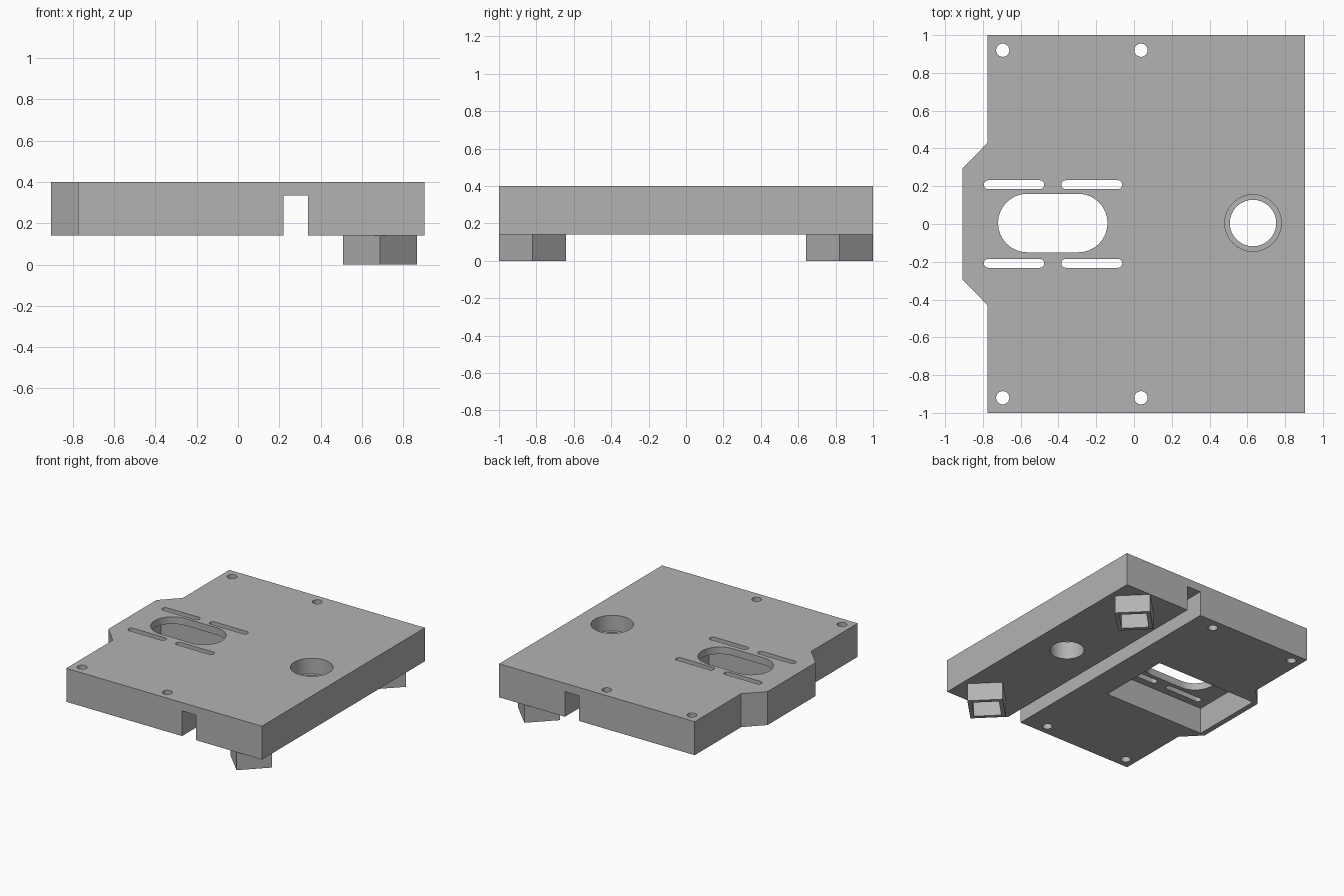
import bpy, bmesh, math
from mathutils import Matrix

cube = bpy.data.objects.get("Cube")
if cube:
    bpy.data.objects.remove(cube, do_unlink=True)

grey = bpy.data.materials.new("plain grey")
grey.use_nodes = True
colour = (0.45, 0.45, 0.45, 1)
grey.diffuse_color = colour
grey.node_tree.nodes["Principled BSDF"].inputs["Base Color"].default_value = colour

BOTTOM, TOP = 0.14, 0.4


def prism(name, outline, z0, z1, turn=None):
    """Extrude a closed xy outline from z0 to z1, then optionally transform it."""
    bm = bmesh.new()
    face = bm.faces.new([bm.verts.new((x, y, z0)) for x, y in outline])
    ext = bmesh.ops.extrude_face_region(bm, geom=[face])
    top = [v for v in ext["geom"] if isinstance(v, bmesh.types.BMVert)]
    bmesh.ops.translate(bm, verts=top, vec=(0, 0, z1 - z0))
    if turn:
        bm.transform(turn)
    bmesh.ops.recalc_face_normals(bm, faces=bm.faces)
    mesh = bpy.data.meshes.new(name)
    bm.to_mesh(mesh)
    bm.free()
    mesh.materials.append(grey)
    obj = bpy.data.objects.new(name, mesh)
    bpy.context.collection.objects.link(obj)
    return obj


def rect(x0, x1, y0, y1):
    return [(x0, y0), (x1, y0), (x1, y1), (x0, y1)]


def stadium(x0, x1, y, r, n=16):
    """Rounded slot outline; a circle when both centres coincide."""
    pts = []
    for cx, start in ((x1 - r, -math.pi / 2), (x0 + r, math.pi / 2)):
        for i in range(n + 1):
            a = start + math.pi * i / n
            pts.append((cx + r * math.cos(a), y + r * math.sin(a)))
    if abs(x1 - x0 - 2 * r) < 1e-6:
        pts = pts[:n] + pts[n + 1:-1]
    return pts


def circle(x, y, r):
    return stadium(x - r, x + r, y, r)


def cut(obj, cutter):
    """Subtract the cutter from the object and discard it."""
    mod = obj.modifiers.new("cut", 'BOOLEAN')
    mod.operation, mod.solver, mod.object = 'DIFFERENCE', 'EXACT', cutter
    bpy.context.view_layer.objects.active = obj
    bpy.ops.object.modifier_apply(modifier=mod.name)
    bpy.data.objects.remove(cutter, do_unlink=True)


# Main plate with the chamfered tab on one side
half = [(0.905, 1), (-0.775, 1), (-0.775, 0.43), (-0.907, 0.295)]
plate = prism("plate", half + [(x, -y) for x, y in reversed(half)], BOTTOM, TOP)

# Groove across the underside and pocket below the oval window
cut(plate, prism("groove_cutter", rect(0.22, 0.34, -1.1, 1.1), 0, 0.335))
cut(plate, prism("pocket_cutter", rect(-0.865, 0.005, -0.29, 0.29), 0, 0.345))

# Oval window and stepped round hole
cut(plate, prism("window_cutter", stadium(-0.72, -0.14, 0.005, 0.155), 0, 0.5))
cut(plate, prism("bore_cutter", circle(0.63, 0.005, 0.123), 0, 0.5))
cut(plate, prism("counterbore_cutter", circle(0.63, 0.005, 0.15), 0.28, 0.5))

# Narrow slots, corner screw holes and long cross holes, in mirrored pairs
lying = Matrix.Rotation(math.pi / 2, 4, 'Y')
for side in (-1, 1):
    for x0, x1 in ((-0.795, -0.475), (-0.385, -0.062)):
        cut(plate, prism("slot_cutter", stadium(x0, x1, side * 0.208, 0.024, 8), 0, 0.5))
    for x in (-0.695, 0.037):
        cut(plate, prism("screw_cutter", circle(x, side * 0.92, 0.035), 0, 0.5))
    cut(plate, prism("cross_hole_cutter", circle(-0.225, side * 0.82, 0.028), -1.1, 1.1, lying))

# Hollow square feet turned by an eighth of a circle
parts = [plate]
for side, label in ((-1, "front_foot"), (1, "back_foot")):
    turn = Matrix.Translation((0.688, side * 0.82, 0)) @ Matrix.Rotation(math.pi / 4, 4, 'Z')
    s, inner = 0.127, 0.097
    foot = prism(label, rect(-s, s, -s, s), 0, BOTTOM, turn)
    cut(foot, prism("hollow_cutter", rect(-inner, inner, -inner, inner), -0.1, BOTTOM - 0.005, turn))
    parts.append(foot)

# Smooth the round walls, keep the edges crisp
bpy.ops.object.select_all(action='DESELECT')
for obj in parts:
    obj.select_set(True)
bpy.context.view_layer.objects.active = plate
bpy.ops.object.shade_smooth_by_angle(angle=math.radians(30))
